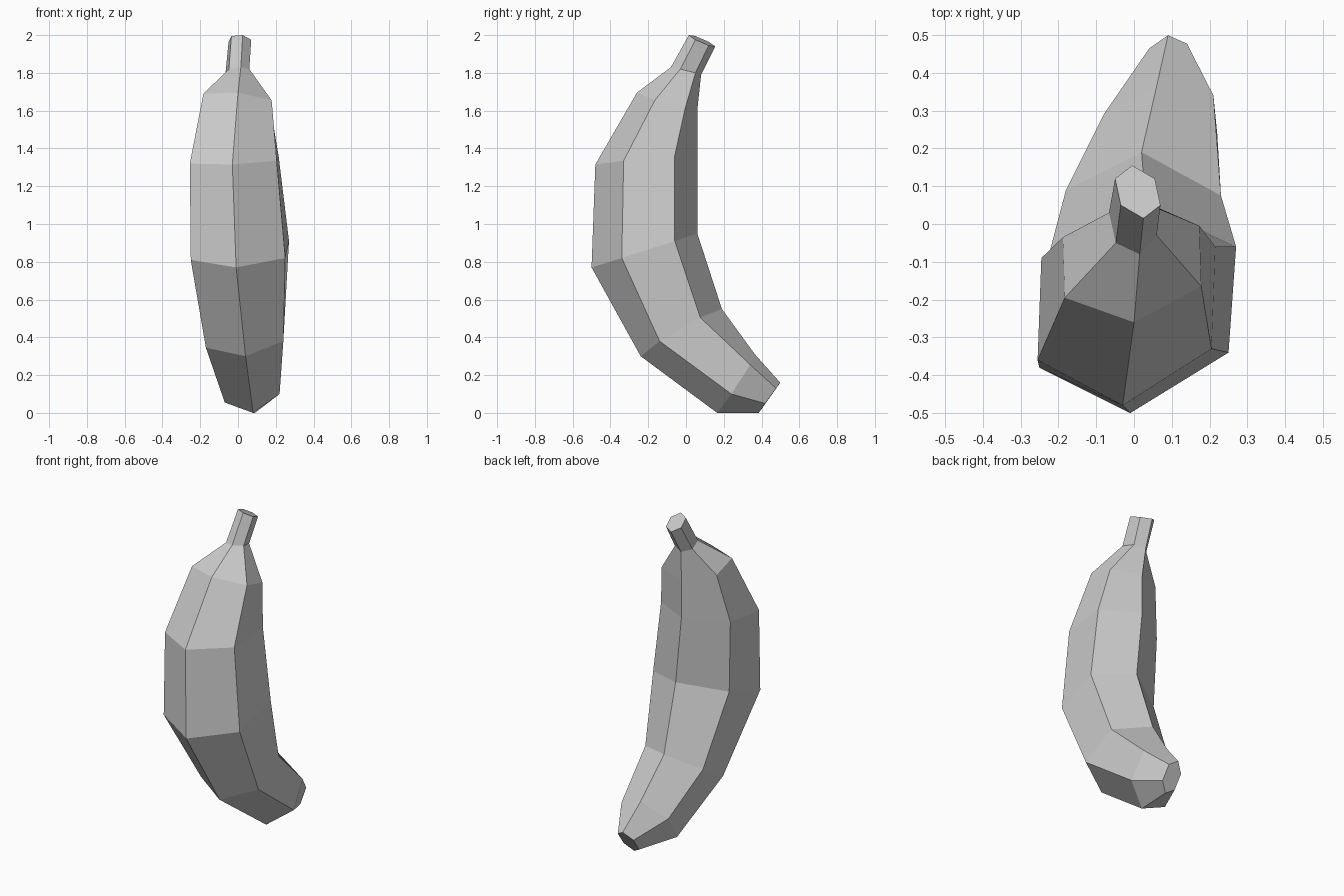
import bpy
import bmesh
from mathutils import Vector

default = bpy.data.objects.get("Cube")
if default:
    bpy.data.objects.remove(default, do_unlink=True)

# Single matte grey for the whole fruit
grey = bpy.data.materials.new("light_grey")
grey.use_nodes = True
shade = (0.6, 0.6, 0.6, 1)
grey.diffuse_color = shade
shader = next(n for n in grey.node_tree.nodes if n.type == "BSDF_PRINCIPLED")
shader.inputs["Base Color"].default_value = shade

# Hexagonal sections along the bend: centre, front corner, left front corner
sections = [
    ((0.09, 0.442, 0.08), (0.09, 0.385, 0), (0.14, 0.42, 0.05)),            # blossom tip
    ((0.07, 0.265, 0.155), (0.08, 0.165, 0), (0.22, 0.24, 0.1)),            # lower taper
    ((0.03, -0.025, 0.425), (0.04, -0.24, 0.3), (0.24, -0.14, 0.38)),       # lower body
    ((0.01, -0.22, 0.86), (-0.01, -0.5, 0.77), (0.25, -0.34, 0.82)),        # middle
    ((-0.02, -0.21, 1.34), (-0.03, -0.48, 1.315), (0.205, -0.33, 1.335)),   # upper body
    ((-0.005, -0.1, 1.65), (0, -0.26, 1.695), (0.178, -0.165, 1.655)),      # shoulder
    ((-0.003, 0, 1.81), (0.015, -0.08, 1.83), (0.06, -0.03, 1.82)),         # stem base
    ((0.01, 0.085, 1.97), (0.025, 0.015, 2), (0.07, 0.05, 1.975)),          # stem end
]


def hexagon(bm, centre, front, left):
    """Six corners from the centre and two neighbouring corners."""
    c = Vector(centre)
    a = Vector(front) - c
    b = Vector(left) - c
    return [bm.verts.new(c + d) for d in (a, b, b - a, -a, -b, a - b)]


def loft(name, rings, material):
    """Skin the sections with quads and close both ends."""
    bm = bmesh.new()
    loops = [hexagon(bm, *ring) for ring in rings]
    for low, high in zip(loops, loops[1:]):
        for i in range(len(low)):
            j = (i + 1) % len(low)
            bm.faces.new((low[i], low[j], high[j], high[i]))
    bm.faces.new(reversed(loops[0]))
    bm.faces.new(loops[-1])
    bmesh.ops.recalc_face_normals(bm, faces=bm.faces)
    mesh = bpy.data.meshes.new(name)
    bm.to_mesh(mesh)
    bm.free()
    mesh.materials.append(material)
    obj = bpy.data.objects.new(name, mesh)
    bpy.context.collection.objects.link(obj)
    return obj


# Curved body and stem in one faceted skin
loft("banana", sections, grey)
